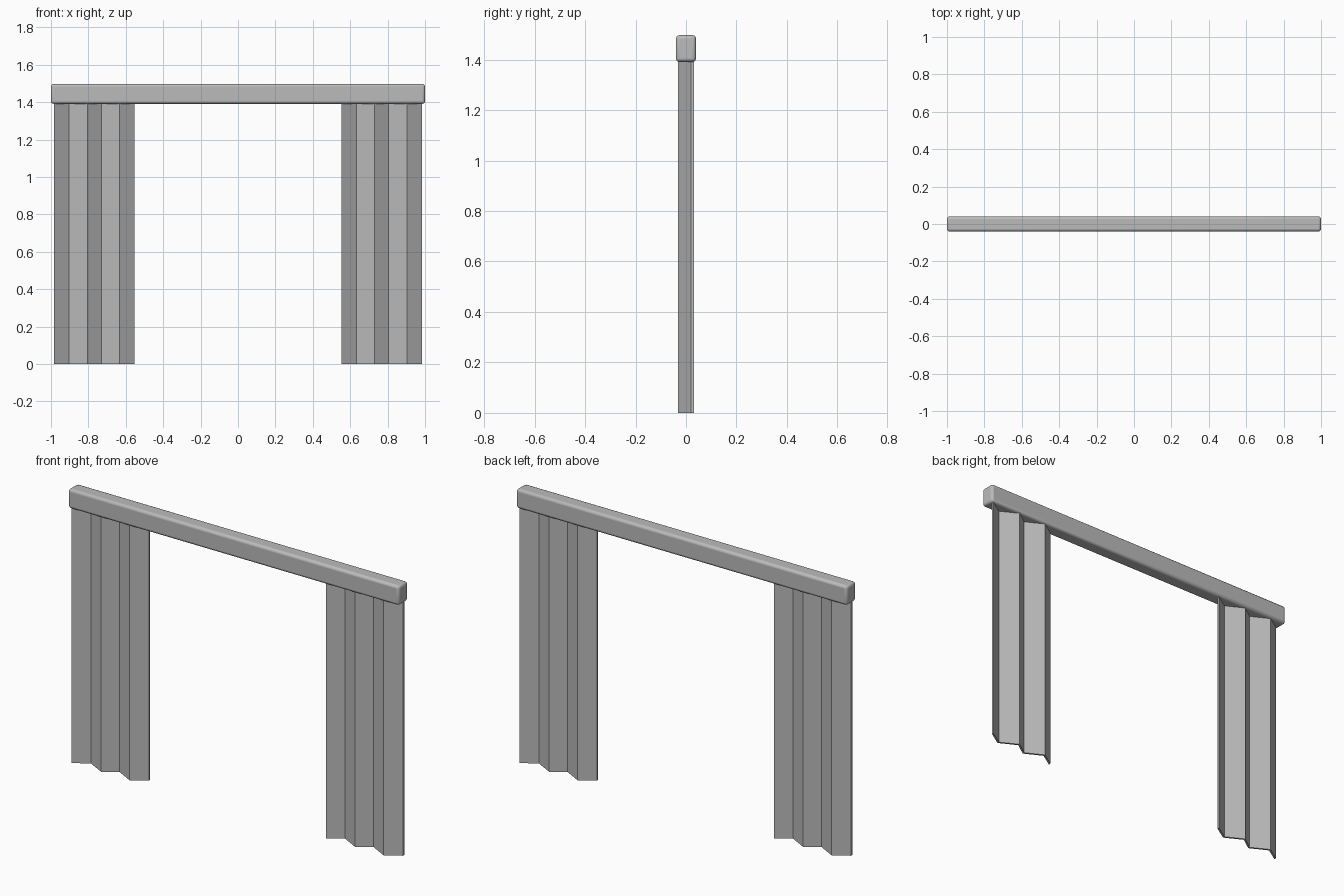
import bpy
import bmesh
import math

if "Cube" in bpy.data.objects:
    bpy.data.objects.remove(bpy.data.objects["Cube"], do_unlink=True)

# One plain grey for the whole model
GREY = (0.5, 0.5, 0.5, 1)
grey = bpy.data.materials.new("plain_grey")
grey.use_nodes = True
grey.diffuse_color = GREY
grey.node_tree.nodes["Principled BSDF"].inputs["Base Color"].default_value = GREY


def add_object(name, bm):
    bmesh.ops.recalc_face_normals(bm, faces=bm.faces)
    mesh = bpy.data.meshes.new(name)
    bm.to_mesh(mesh)
    bm.free()
    mesh.materials.append(grey)
    obj = bpy.data.objects.new(name, mesh)
    bpy.context.collection.objects.link(obj)
    return obj


# Pleated curtain: zigzag outline with thickness, extruded upwards
FOLDS = [-0.215, -0.135, -0.037, 0.037, 0.135, 0.215]
DEPTH, THICK, TOP = 0.026, 0.006, 1.4


def add_curtain(name, centre):
    bm = bmesh.new()
    zigzag = [(x + centre, DEPTH if i % 2 else -DEPTH) for i, x in enumerate(FOLDS)]
    front = [bm.verts.new((x, y - THICK, 0)) for x, y in zigzag]
    back = [bm.verts.new((x, y + THICK, 0)) for x, y in zigzag]
    for i in range(len(FOLDS) - 1):
        bm.faces.new((front[i], front[i + 1], back[i + 1], back[i]))
    lifted = bmesh.ops.extrude_face_region(bm, geom=bm.faces[:], use_keep_orig=True)
    top = [v for v in lifted["geom"] if isinstance(v, bmesh.types.BMVert)]
    bmesh.ops.translate(bm, verts=top, vec=(0, 0, TOP))
    return add_object(name, bm)


add_curtain("right_curtain", -0.768)
add_curtain("left_curtain", 0.768)

# Rounded rail across the top
bm = bmesh.new()
bmesh.ops.create_cube(bm, size=1)
bmesh.ops.scale(bm, vec=(2, 0.08, 0.106), verts=bm.verts)
bmesh.ops.translate(bm, vec=(0, 0, 1.444), verts=bm.verts)
rail = add_object("curtain_rail", bm)
bevel = rail.modifiers.new("rounded_edges", "BEVEL")
bevel.width = 0.014
bevel.segments = 3
bpy.context.view_layer.objects.active = rail
rail.select_set(True)
bpy.ops.object.shade_smooth_by_angle(angle=math.radians(40))
